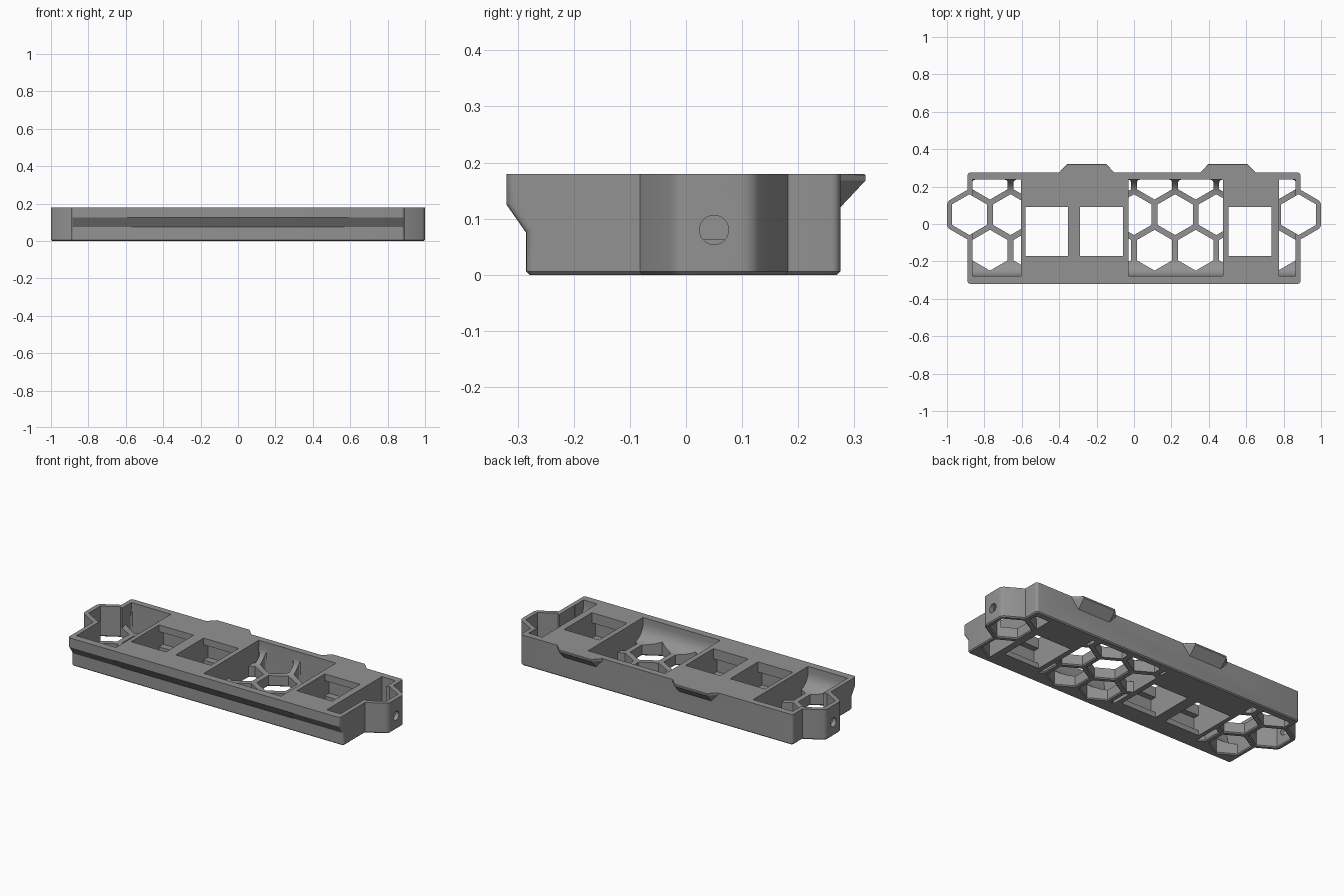
import bpy, bmesh, math
from mathutils import Matrix

if "Cube" in bpy.data.objects:
    bpy.data.objects.remove(bpy.data.objects["Cube"])

grey = bpy.data.materials.new("grey plastic")
grey.diffuse_color = (0.29, 0.29, 0.29, 1)
grey.use_nodes = True
grey.node_tree.nodes["Principled BSDF"].inputs["Base Color"].default_value = grey.diffuse_color

PITCH, ROW = 0.22, 0.19        # honeycomb spacing
R_IN, R_OUT = 0.109, 0.1386    # cell opening and end bump radii
HEX_Y = 0.05                   # middle honeycomb row
TOP, FLOOR = 0.18, 0.063
BAYS = ((-1.1, -0.605), (-0.03, 0.475), (0.775, 1.1))   # open bays between socket blocks


def finish(name, bm):
    bmesh.ops.recalc_face_normals(bm, faces=bm.faces)
    me = bpy.data.meshes.new(name)
    bm.to_mesh(me)
    bm.free()
    ob = bpy.data.objects.new(name, me)
    me.materials.append(grey)
    bpy.context.collection.objects.link(ob)
    return ob


def extrude(bm, pts, move):
    face = bm.faces.new([bm.verts.new(p) for p in pts])
    res = bmesh.ops.extrude_face_region(bm, geom=[face])
    verts = [g for g in res["geom"] if isinstance(g, bmesh.types.BMVert)]
    bmesh.ops.translate(bm, verts=verts, vec=move)


def along_x(bm, yz, x0, x1):
    extrude(bm, [(x0, y, z) for y, z in yz], (x1 - x0, 0, 0))


def hexagon(bm, cx, cy, r, z0, z1):
    pts = [(cx + r * math.sin(i * math.pi / 3), cy + r * math.cos(i * math.pi / 3), z0)
           for i in range(6)]
    extrude(bm, pts, (0, 0, z1 - z0))


def clip(bm, co, no):
    cut = bmesh.ops.bisect_plane(bm, geom=bm.verts[:] + bm.edges[:] + bm.faces[:],
                                 plane_co=co, plane_no=no, clear_outer=True)
    rim = [g for g in cut["geom_cut"] if isinstance(g, bmesh.types.BMEdge)]
    if rim:
        bmesh.ops.holes_fill(bm, edges=rim)


def combine(target, tool, op):
    mod = target.modifiers.new(op, 'BOOLEAN')
    mod.operation, mod.object, mod.solver = op, tool, 'EXACT'
    bpy.context.view_layer.objects.active = target
    bpy.ops.object.modifier_apply(modifier=mod.name)
    bpy.data.objects.remove(tool)


# Tray: side profile with overhanging front lip, rounded at the ends
bm = bmesh.new()
along_x(bm, [(-0.285, 0), (0.275, 0), (0.275, TOP), (-0.32, TOP),
             (-0.32, 0.125), (-0.285, 0.075)], -0.89, 0.89)
corners = [e for e in bm.edges if abs(e.verts[0].co.x - e.verts[1].co.x) < 1e-5
           and abs(e.verts[0].co.z - e.verts[1].co.z) > 0.02]
bmesh.ops.bevel(bm, geom=corners, offset=0.015, segments=4, profile=0.5, affect='EDGES')
rim = [e for e in bm.edges if all(v.co.z < 1e-5 for v in e.verts)]
bmesh.ops.bevel(bm, geom=rim, offset=0.006, segments=1, affect='EDGES')
tray = finish("tray", bm)

# Half-hexagon bumps at both ends, with softened corners
for s in (-1, 1):
    bm = bmesh.new()
    hexagon(bm, s * 0.88, HEX_Y, R_OUT, 0, TOP)
    upright = [e for e in bm.edges if abs(e.verts[0].co.z - e.verts[1].co.z) > 0.1]
    bmesh.ops.bevel(bm, geom=upright, offset=0.018, segments=4, profile=0.5, affect='EDGES')
    rim = [e for e in bm.edges if all(v.co.z < 1e-5 for v in e.verts)]
    bmesh.ops.bevel(bm, geom=rim, offset=0.006, segments=1, affect='EDGES')
    combine(tray, finish("end_bump", bm), 'UNION')

# Tapered catches along the back rim
for cx in (-0.253, 0.502):
    bm = bmesh.new()
    for s in (-1, 1):
        for dx, y, z in ((0.148, 0.275, TOP), (0.148, 0.275, 0.168), (0.105, 0.32, TOP - 0.003),
                         (0.105, 0.317, TOP), (0.105, 0.32, 0.168), (0.105, 0.275, 0.12),
                         (0.105, 0.265, 0.12), (0.148, 0.265, TOP)):
            bm.verts.new((cx + s * dx, y, z))
    bmesh.ops.convex_hull(bm, input=bm.verts)
    bmesh.ops.dissolve_limit(bm, angle_limit=0.01, verts=bm.verts, edges=bm.edges)
    combine(tray, finish("back_catch", bm), 'UNION')

# Hollow bays; the floor sweeps up into the long walls with a concave fillet
r = 0.085
sweep = [math.pi / 2 * i / 6 for i in range(7)]
profile = [(-0.277 + r - r * math.cos(a), FLOOR + r - r * math.sin(a)) for a in sweep]
profile += [(0.237 - r + r * math.sin(a), FLOOR + r - r * math.cos(a)) for a in sweep]
profile += [(0.237, 0.3), (-0.277, 0.3)]
for x0, x1 in BAYS:
    bm = bmesh.new()
    along_x(bm, profile, max(x0, -0.864), min(x1, 0.864))
    combine(tray, finish("bay", bm), 'DIFFERENCE')

# Honeycomb openings, clipped to each bay and flared at the back wall
middle = [(k * PITCH, HEX_Y) for k in range(-4, 5)]
front = [((k + 0.5) * PITCH, HEX_Y - ROW) for k in range(-4, 4)]
back = [(x, HEX_Y + ROW) for x, y in front]
for x0, x1 in BAYS:
    bm = bmesh.new()
    for x, y in middle + front + back:
        hexagon(bm, x, y, R_IN, -0.1, 0.3)
    clip(bm, (0, 0.237, 0), (0, 1, 0))
    flare = [e for e in bm.edges if abs(e.verts[0].co.z - e.verts[1].co.z) > 0.1
             and all(abs(v.co.y - 0.237) < 1e-4 for v in e.verts)]
    bmesh.ops.bevel(bm, geom=flare, offset=0.016, segments=3, profile=0.5, affect='EDGES')
    clip(bm, (x0, 0, 0), (-1, 0, 0))
    clip(bm, (x1, 0, 0), (1, 0, 0))
    combine(tray, finish("honeycomb", bm), 'DIFFERENCE')
    # Chamfers under the openings
    bm = bmesh.new()
    for x, y in middle + front:
        bmesh.ops.create_cone(bm, cap_ends=True, segments=6, radius1=R_IN + 0.008,
                              radius2=R_IN - 0.004, depth=0.012,
                              matrix=Matrix.Translation((x, y, 0.004)))
    clip(bm, (x0, 0, 0), (-1, 0, 0))
    clip(bm, (x1, 0, 0), (1, 0, 0))
    combine(tray, finish("cell_chamfer", bm), 'DIFFERENCE')

# Socket openings with latch grooves in front and behind
for x0, x1 in ((-0.58, -0.353), (-0.288, -0.06), (0.505, 0.735)):
    bm = bmesh.new()
    along_x(bm, [(-0.17, -0.1), (0.09, -0.1), (0.09, 0.05), (0.13, 0.05), (0.13, 0.14),
                 (0.09, 0.14), (0.09, 0.3), (-0.17, 0.3), (-0.17, 0.12), (-0.205, 0.12),
                 (-0.205, 0.03), (-0.17, 0.03)], x0, x1)
    combine(tray, finish("socket_opening", bm), 'DIFFERENCE')

# Round screw holes in the end bumps
for s in (-1, 1):
    bm = bmesh.new()
    pts = [(s * 0.93, HEX_Y + 0.026 * math.cos(i * math.pi / 12),
            0.08 + 0.026 * math.sin(i * math.pi / 12)) for i in range(24)]
    extrude(bm, pts, (s * 0.2, 0, 0))
    combine(tray, finish("screw_hole", bm), 'DIFFERENCE')

bpy.ops.object.select_all(action='DESELECT')
tray.select_set(True)
bpy.context.view_layer.objects.active = tray
bpy.ops.object.shade_smooth_by_angle(angle=math.radians(24))
